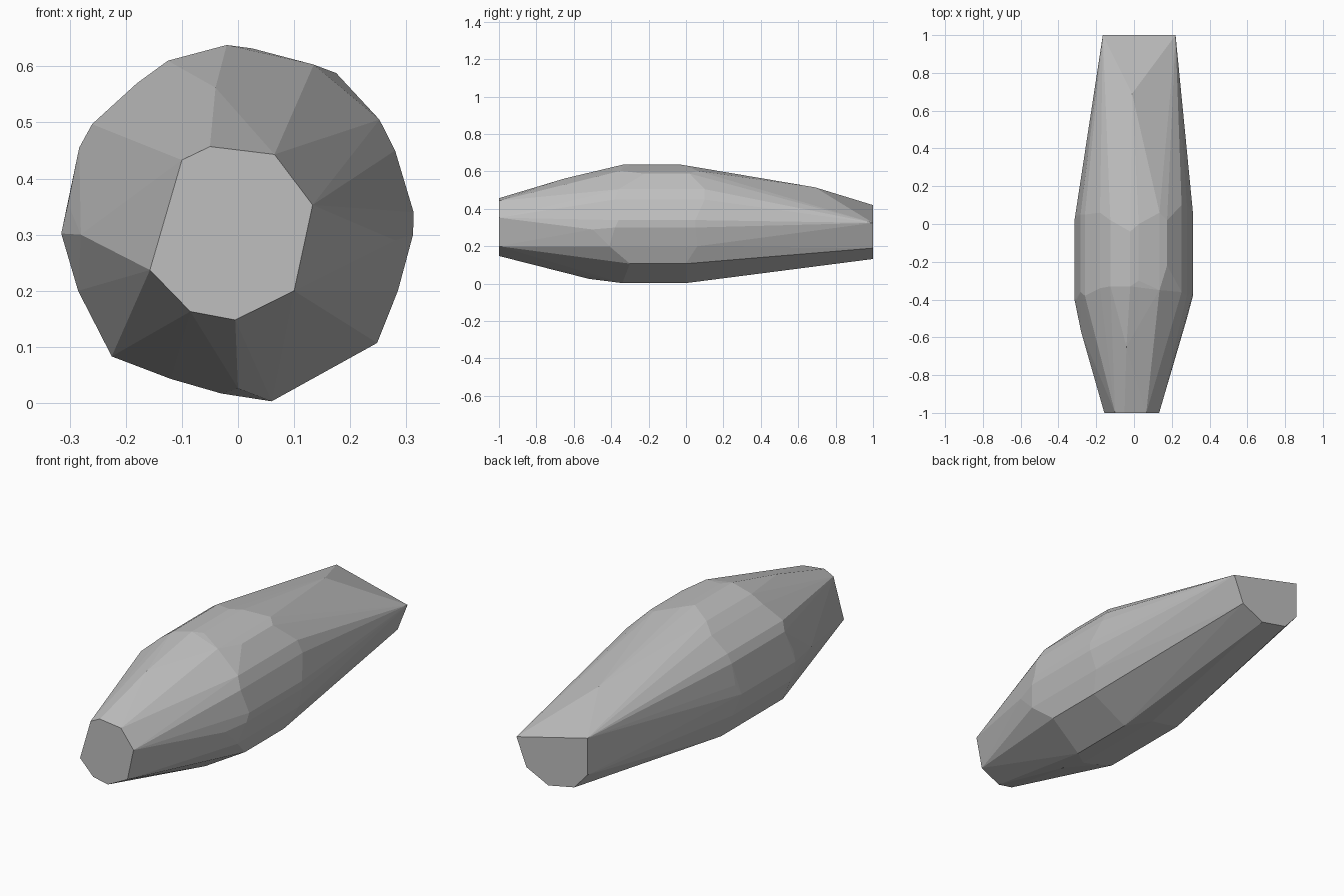
import bpy
import bmesh

# Widest belt of the stone: x, z, and the y where its facet starts and ends
BELT = [
    (-0.02, 0.638, -0.33, -0.04), (0.025, 0.632, -0.30, 0.00),
    (0.135, 0.603, -0.35, 0.06), (0.175, 0.588, -0.22, 0.02),
    (0.252, 0.505, -0.36, 0.10), (0.280, 0.450, -0.38, 0.10),
    (0.313, 0.340, -0.36, 0.05), (0.312, 0.300, -0.38, 0.05),
    (0.285, 0.200, -0.41, 0.06), (0.248, 0.107, -0.30, 0.00),
    (0.060, 0.003, -0.34, 0.00), (-0.03, 0.017, -0.41, 0.10),
    (-0.12, 0.043, -0.42, 0.08), (-0.225, 0.083, -0.43, 0.05),
    (-0.285, 0.200, -0.40, 0.05), (-0.315, 0.302, -0.40, 0.02),
    (-0.303, 0.355, -0.40, 0.05), (-0.283, 0.455, -0.36, 0.05),
    (-0.260, 0.497, -0.38, 0.05), (-0.180, 0.570, -0.34, 0.06),
    (-0.125, 0.610, -0.33, 0.02),
]
# Flat cut ends: x, z
FRONT_END = [(-0.05, 0.457), (0.065, 0.443), (0.133, 0.353), (0.10, 0.20),
             (-0.005, 0.148), (-0.085, 0.163), (-0.157, 0.237), (-0.10, 0.433)]
BACK_END = [(0.22, 0.325), (-0.165, 0.42), (-0.165, 0.24),
            (-0.094, 0.16), (0.047, 0.132), (0.166, 0.19)]
# Single bumps between the belt and the ends: x, y, z
BUMPS = [(-0.01, 0.69, 0.515), (-0.04, -0.65, 0.562),
         (0.28, -0.50, 0.29), (-0.28, -0.57, 0.30), (0.0, -0.52, 0.026)]

points = [(x, y, z) for x, z, y0, y1 in BELT for y in (y0, y1)]
points += [(x, -1.0, z) for x, z in FRONT_END]
points += [(x, 1.0, z) for x, z in BACK_END]
points += BUMPS

# Faceted stone: convex skin around the points
bm = bmesh.new()
for p in points:
    bm.verts.new(p)
hull = bmesh.ops.convex_hull(bm, input=bm.verts[:])
loose = [v for v in bm.verts if not v.link_faces]
bmesh.ops.delete(bm, geom=loose, context='VERTS')
bmesh.ops.dissolve_limit(bm, angle_limit=0.01, verts=bm.verts[:], edges=bm.edges[:])
bmesh.ops.recalc_face_normals(bm, faces=bm.faces[:])

mesh = bpy.data.meshes.new("faceted_stone")
bm.to_mesh(mesh)
bm.free()
stone = bpy.data.objects.new("faceted_stone", mesh)
bpy.context.collection.objects.link(stone)

grey = bpy.data.materials.new("stone_grey")
grey.diffuse_color = (0.52, 0.52, 0.52, 1.0)
mesh.materials.append(grey)
